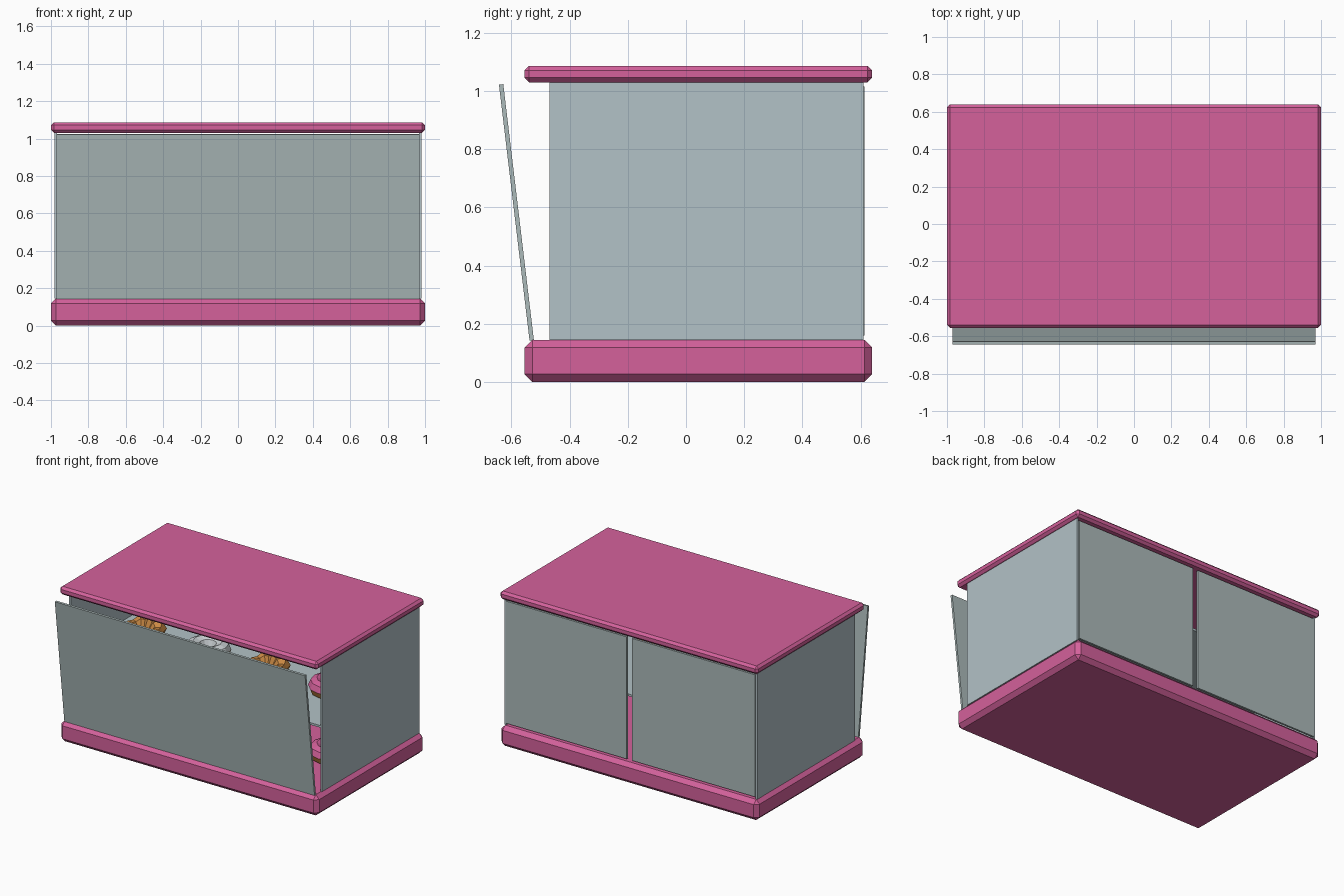
import bpy, bmesh, math

if "Cube" in bpy.data.objects:
    bpy.data.objects.remove(bpy.data.objects["Cube"], do_unlink=True)


def material(name, rgb):
    m = bpy.data.materials.new(name)
    m.use_nodes = True
    colour = (*rgb, 1)
    m.diffuse_color = colour
    m.node_tree.nodes["Principled BSDF"].inputs["Base Color"].default_value = colour
    return m


PINK = material("pink", (0.66, 0.12, 0.33))
SIDE_GLASS = material("blue_grey_glass", (0.45, 0.54, 0.57))
GLASS = material("grey_glass", (0.41, 0.49, 0.49))
PASTRY = material("baked_orange", (0.61, 0.26, 0.06))
ICING = material("pale_icing", (0.60, 0.64, 0.66))


def finish(name, bm, mats):
    bmesh.ops.recalc_face_normals(bm, faces=bm.faces)
    mesh = bpy.data.meshes.new(name)
    bm.to_mesh(mesh)
    bm.free()
    for m in mats:
        mesh.materials.append(m)
    obj = bpy.data.objects.new(name, mesh)
    bpy.context.collection.objects.link(obj)
    return obj


def box(name, low, high, mat, chamfer=0):
    """Box between two corners, with optional chamfered edges."""
    bm = bmesh.new()
    bmesh.ops.create_cube(bm, size=1)
    for v in bm.verts:
        v.co = [(a + b) / 2 + c * (b - a) for a, b, c in zip(low, high, v.co)]
    if chamfer:
        bmesh.ops.bevel(bm, geom=bm.edges[:], offset=chamfer, segments=1,
                        affect='EDGES', profile=0.5)
    return finish(name, bm, [mat])


def ring_mesh(name, rings, closed, mats):
    """Skin a list of equal rings of points."""
    bm = bmesh.new()
    loops = [[bm.verts.new(p) for p in ring] for ring in rings]
    sides = len(loops[0])
    pairs = list(zip(loops, loops[1:]))
    if closed:
        pairs.append((loops[-1], loops[0]))
    else:
        bm.faces.new(loops[0])
        bm.faces.new(loops[-1])
    for a, b in pairs:
        for i in range(sides):
            j = (i + 1) % sides
            bm.faces.new((a[i], a[j], b[j], b[i]))
    return finish(name, bm, mats)


def tube_ring(angle, major, minor, sides):
    ring = []
    for k in range(sides):
        t = math.tau * k / sides
        r = major + minor * math.cos(t)
        ring.append((r * math.cos(angle), r * math.sin(angle), minor * math.sin(t)))
    return ring


def croissant(name, x, y, z):
    # Stepped crescent, fat in the middle
    radii = [0.015, 0.04, 0.035, 0.06, 0.052, 0.075, 0.052, 0.06, 0.035, 0.04, 0.015]
    last = len(radii) - 1
    rings = [tube_ring(math.pi * (-0.1 + 1.2 * i / last), 0.1, r, 6)
             for i, r in enumerate(radii)]
    obj = ring_mesh(name, rings, False, [PASTRY])
    obj.location = (x, y - 0.04, z + 0.065)


def doughnut(name, x, y, z, icing):
    rings = [tube_ring(math.tau * i / 12, 0.095, 0.055, 8) for i in range(12)]
    obj = ring_mesh(name, rings, True, [PASTRY, icing])
    # Icing covers the upper faces
    for face in obj.data.polygons:
        face.material_index = int(face.center.z > 0.01)
    obj.location = (x, y, z + 0.052)


# Cabinet body
box("base", (-1, -0.555, 0), (1, 0.64, 0.145), PINK, 0.027)
box("lid", (-1, -0.555, 1.03), (1, 0.64, 1.087), PINK, 0.016)
for side, s in (("left", 1), ("right", -1)):
    xs = sorted((s * 0.967, s * 0.98))
    box(side + "_glass", (xs[0], -0.47, 0.145), (xs[1], 0.61, 1.03), SIDE_GLASS)
box("shelf", (-0.967, -0.465, 0.588), (0.967, 0.585, 0.603), SIDE_GLASS)

# Sliding back doors with a gap between them
box("back_door_left", (0.03, 0.6, 0.16), (0.965, 0.614, 1.016), GLASS)
box("back_door_right", (-0.965, 0.6, 0.16), (-0.012, 0.614, 1.016), GLASS)

# Front pane leaning outward
front = box("front_glass", (-0.97, -0.0075, -0.443), (0.97, 0.0075, 0.443), GLASS)
front.location = (0, -0.583, 0.583)
front.rotation_euler.x = 0.119

# Pastries on the shelf and floor
for level, z in (("upper", 0.603), ("lower", 0.145)):
    for i in range(4):
        x = -0.7 + 0.48 * i
        if i % 2 == 0:
            croissant(f"{level}_croissant_{i}", x, -0.02, z)
        else:
            doughnut(f"{level}_doughnut_{i}", x, -0.02, z, ICING if i == 1 else PINK)
